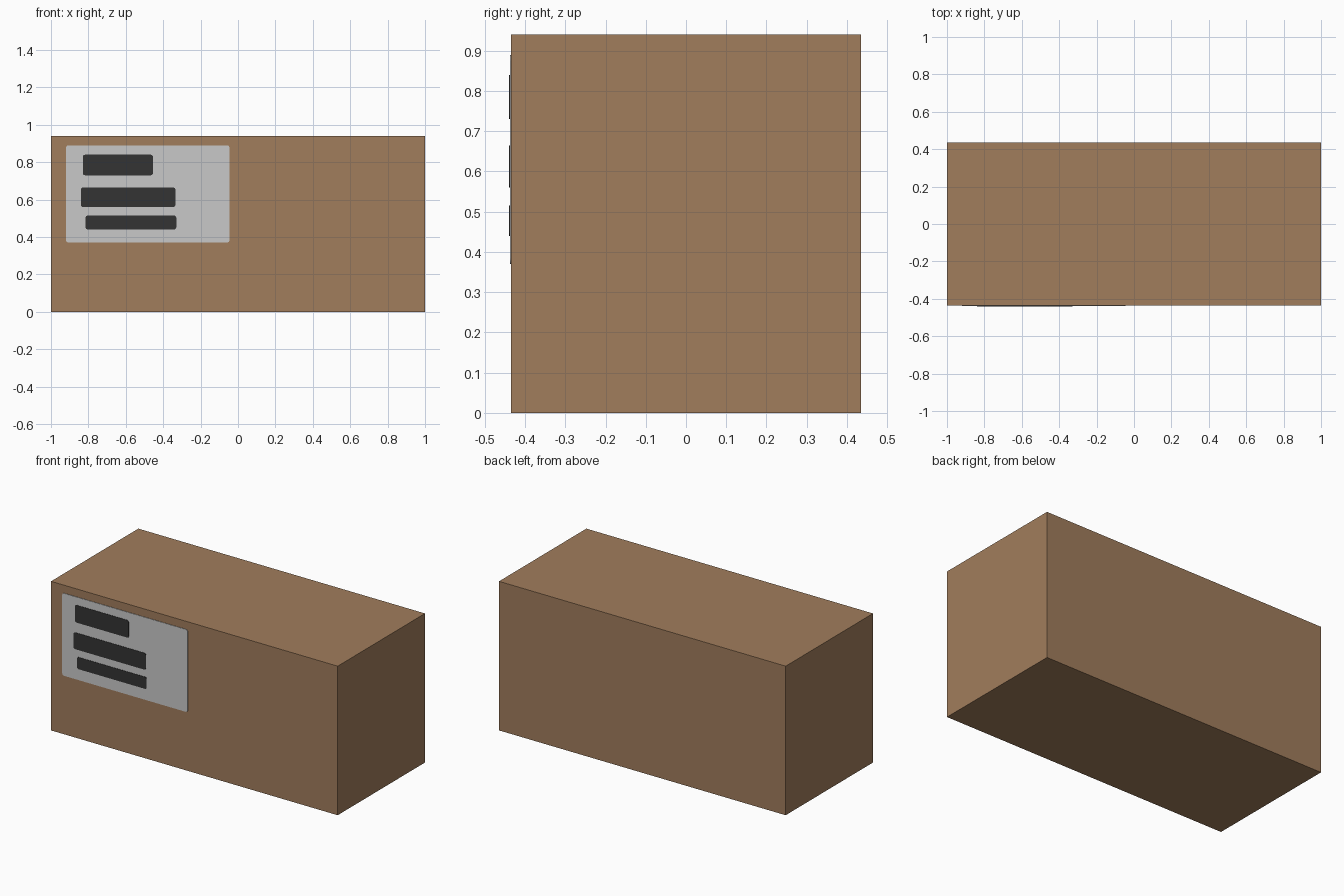
import bpy, bmesh, math

if "Cube" in bpy.data.objects:
    bpy.data.objects.remove(bpy.data.objects["Cube"])

W, D, H = 2.0, 0.87, 0.94


def material(name, rgb):
    m = bpy.data.materials.new(name)
    m.diffuse_color = (*rgb, 1.0)
    m.use_nodes = True
    m.node_tree.nodes["Principled BSDF"].inputs["Base Color"].default_value = m.diffuse_color
    return m


cardboard = material("cardboard brown", (0.356, 0.205, 0.107))
paper = material("label grey", (0.584, 0.584, 0.584))
ink = material("dark ink", (0.033, 0.033, 0.033))


def add_object(name, bm, mat):
    bmesh.ops.recalc_face_normals(bm, faces=bm.faces)
    mesh = bpy.data.meshes.new(name)
    bm.to_mesh(mesh)
    bm.free()
    mesh.materials.append(mat)
    obj = bpy.data.objects.new(name, mesh)
    bpy.context.collection.objects.link(obj)
    return obj


def plate(name, x0, x1, z0, z1, y_back, thick, radius, mat):
    """Thin rounded rectangle facing the front."""
    bm = bmesh.new()
    corners = [(x1 - radius, z1 - radius), (x0 + radius, z1 - radius),
               (x0 + radius, z0 + radius), (x1 - radius, z0 + radius)]
    verts = []
    for i, (cx, cz) in enumerate(corners):
        for k in range(5):
            a = math.radians(90 * i + 22.5 * k)
            verts.append(bm.verts.new((cx + radius * math.cos(a), y_back,
                                       cz + radius * math.sin(a))))
    face = bm.faces.new(verts)
    new = bmesh.ops.extrude_face_region(bm, geom=[face])["geom"]
    moved = [v for v in new if isinstance(v, bmesh.types.BMVert)]
    bmesh.ops.translate(bm, verts=moved, vec=(0, -thick, 0))
    return add_object(name, bm, mat)


# Box body
bm = bmesh.new()
bmesh.ops.create_cube(bm, size=1.0)
bmesh.ops.scale(bm, verts=bm.verts, vec=(W, D, H))
bmesh.ops.translate(bm, verts=bm.verts, vec=(0, 0, H / 2))
add_object("box_body", bm, cardboard)

# Shipping label on the front, with three dark bars
front = -D / 2
plate("label", -0.92, -0.045, 0.37, 0.89, front + 0.001, 0.004, 0.014, paper)
bars = [(-0.83, -0.455, 0.73, 0.84),
        (-0.84, -0.335, 0.56, 0.665),
        (-0.815, -0.33, 0.44, 0.515)]
for i, bar in enumerate(bars, 1):
    plate(f"label_bar_{i}", *bar, front - 0.002, 0.003, 0.012, ink)
